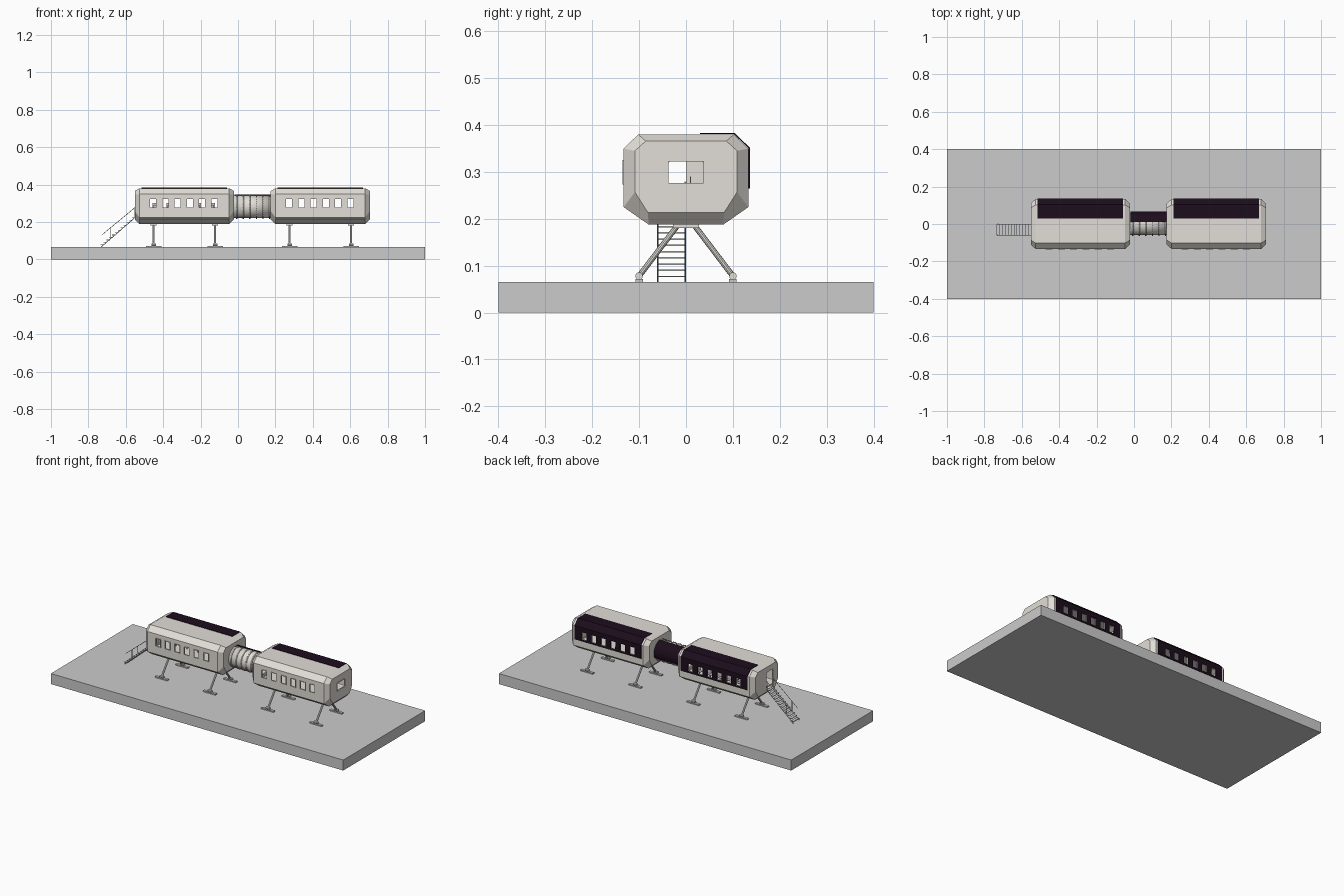
import bpy, bmesh, math
from mathutils import Vector

if "Cube" in bpy.data.objects:
    bpy.data.objects.remove(bpy.data.objects["Cube"])


def material(name, rgb):
    m = bpy.data.materials.new(name)
    m.diffuse_color = (*rgb, 1)
    m.use_nodes = True
    m.node_tree.nodes["Principled BSDF"].inputs["Base Color"].default_value = m.diffuse_color
    return m


SHELL = material("warm_white", (0.76, 0.73, 0.68))
SOLAR = material("solar_dark", (0.012, 0.004, 0.012))


def finish(bm, name, mat=None, smooth=False):
    me = bpy.data.meshes.new(name)
    bmesh.ops.recalc_face_normals(bm, faces=bm.faces)
    bm.to_mesh(me)
    bm.free()
    ob = bpy.data.objects.new(name, me)
    bpy.context.collection.objects.link(ob)
    if mat:
        me.materials.append(mat)
    if smooth:
        bpy.context.view_layer.objects.active = ob
        ob.select_set(True)
        bpy.ops.object.shade_smooth_by_angle(angle=math.radians(35))
        ob.select_set(False)
    return ob


def box(bm, x0, x1, y0, y1, z0, z1):
    r = bmesh.ops.create_cube(bm, size=1)
    bmesh.ops.scale(bm, vec=(x1 - x0, y1 - y0, z1 - z0), verts=r["verts"])
    bmesh.ops.translate(bm, vec=((x0 + x1) / 2, (y0 + y1) / 2, (z0 + z1) / 2), verts=r["verts"])


def rod(bm, a, b, r, r2=None, seg=10):
    a, b = Vector(a), Vector(b)
    d = b - a
    mat = d.to_track_quat("Z", "Y").to_matrix().to_4x4()
    mat.translation = (a + b) / 2
    bmesh.ops.create_cone(bm, cap_ends=True, segments=seg, radius1=r,
                          radius2=r if r2 is None else r2, depth=d.length, matrix=mat)


def sheet(name, path, x0, x1, thick, mat, smooth=False):
    """Strip along a (y, z) path, stretched in x and given thickness."""
    bm = bmesh.new()
    rows = [[bm.verts.new((x, y, z)) for y, z in path] for x in (x0, x1)]
    for i in range(len(path) - 1):
        bm.faces.new((rows[0][i], rows[0][i + 1], rows[1][i + 1], rows[1][i]))
    ob = finish(bm, name, mat, smooth)
    s = ob.modifiers.new("thickness", "SOLIDIFY")
    s.thickness = thick
    s.offset = 0
    return ob


def cut(ob, cutter):
    b = ob.modifiers.new("openings", "BOOLEAN")
    b.object = cutter
    b.operation = "DIFFERENCE"
    b.solver = "EXACT"


def frame(bm, c, half, face, axis, w=0.003, d=0.004):
    """Four bars round an opening on a wall facing x or y."""
    z0, z1 = 0.276, 0.322
    for a0, a1, b0, b1 in ((c - half - w, c - half, z0 - w, z1 + w), (c + half, c + half + w, z0 - w, z1 + w),
                           (c - half, c + half, z0 - w, z0), (c - half, c + half, z1, z1 + w)):
        if axis == "y":
            box(bm, a0, a1, face - d, face + d, b0, b1)
        else:
            box(bm, face - d, face + d, a0, a1, b0, b1)


# octagonal sections: body and smaller end cap (right half, mirrored)
def ring(half):
    return half + [(-y, z) for y, z in reversed(half)]


BODY = ring([(0.08, 0.188), (0.133, 0.225), (0.133, 0.35), (0.102, 0.38)])
CAP = ring([(0.081, 0.213), (0.109, 0.257), (0.109, 0.345), (0.086, 0.366)])
LEN, TZ, TR = 0.53, 0.281, 0.06


def pod(tag, x0, entrance):
    x1 = x0 + LEN
    # shell lofted through four sections
    bm = bmesh.new()
    secs = [[bm.verts.new((x, y, z)) for y, z in s] for x, s in
            ((x0, CAP), (x0 + 0.025, BODY), (x1 - 0.025, BODY), (x1, CAP))]
    for a, b in zip(secs, secs[1:]):
        for i in range(8):
            bm.faces.new((a[i], a[(i + 1) % 8], b[(i + 1) % 8], b[i]))
    bm.faces.new(secs[0])
    bm.faces.new(secs[-1])
    shell = finish(bm, tag + "_shell", SHELL)
    s = shell.modifiers.new("thickness", "SOLIDIFY")
    s.thickness = 0.006
    s.offset = -1
    s.use_even_offset = True
    # openings: side windows, passage, and door or end window
    wins = [x0 + 0.098 + 0.0657 * i for i in range(6)]
    bm = bmesh.new()
    for x in wins:
        box(bm, x - 0.016, x + 0.016, -0.2, 0.2, 0.276, 0.322)
    inner, outer = (x1, x0) if entrance else (x0, x1)
    rod(bm, (inner - 0.02, 0, TZ), (inner + 0.02, 0, TZ), TR - 0.006, seg=32)
    if entrance:
        box(bm, outer - 0.02, outer + 0.02, -0.06, 0, 0.226, 0.333)
    else:
        box(bm, outer - 0.02, outer + 0.02, -0.037, 0.037, 0.276, 0.322)
    cutter = finish(bm, tag + "_cutter")
    cutter.hide_render = True
    cutter.hide_viewport = True
    cutter.display_type = "WIRE"
    cut(shell, cutter)
    # window frames
    bm = bmesh.new()
    for x in wins:
        for y in (-0.1315, 0.1315):
            frame(bm, x, 0.016, y, "y")
    if not entrance:
        frame(bm, 0, 0.037, outer - 0.002, "x")
    finish(bm, tag + "_window_frames", SHELL)
    # solar sheet over the back of the roof and wall
    path = [(0.03, 0.382), (0.103, 0.382), (0.135, 0.351), (0.135, 0.265)]
    cut(sheet(tag + "_solar_sheet", path, x0 + 0.037, x1 - 0.037, 0.003, SOLAR), cutter)
    # floor whose edges show as a lip
    bm = bmesh.new()
    box(bm, x0 + 0.025, x1 - 0.025, -0.122, 0.122, 0.217, 0.225)
    finish(bm, tag + "_floor", SHELL)
    # splayed legs with skid feet
    legs, feet = bmesh.new(), bmesh.new()
    for x in (x0 + 0.101, x0 + 0.43):
        box(legs, x - 0.016, x + 0.016, -0.028, 0.028, 0.181, 0.19)
        for s in (-1, 1):
            rod(legs, (x, s * 0.018, 0.186), (x, s * 0.1, 0.078), 0.006)
            rod(legs, (x - 0.012, s * 0.1, 0.078), (x + 0.012, s * 0.1, 0.078), 0.008)
            box(feet, x - 0.042, x + 0.042, s * 0.1 - 0.008, s * 0.1 + 0.008, 0.064, 0.072)
    finish(legs, tag + "_legs", SHELL, True)
    finish(feet, tag + "_feet")


# ground slab
bm = bmesh.new()
box(bm, -1, 1, -0.4, 0.4, 0, 0.065)
finish(bm, "ground_slab")

pod("entrance_pod", -0.552, True)
pod("living_pod", 0.175, False)

# connecting tunnel, open at both ends, with ribs and solar cover
arc = lambda r, a0, a1, n: [(r * math.cos(math.radians(a0 + (a1 - a0) * i / n)),
                             TZ + r * math.sin(math.radians(a0 + (a1 - a0) * i / n))) for i in range(n + 1)]
sheet("tunnel", arc(TR - 0.002, 0, 360, 32), -0.025, 0.18, 0.004, SHELL, True)
for i in range(6):
    x = -0.01 + 0.035 * i
    sheet("tunnel_rib_%d" % i, arc(TR + 0.001, 0, 360, 32), x, x + 0.006, 0.006, SHELL, True)
sheet("tunnel_solar_cover", arc(TR + 0.005, 81, -25, 10), -0.018, 0.173, 0.003, SOLAR)

# entrance stairs with treads, stringers and handrails
treads, rails = bmesh.new(), bmesh.new()
for i in range(12):
    t = i / 11
    x, z = -0.725 + 0.168 * t, 0.077 + 0.146 * t
    box(treads, x - 0.009, x + 0.009, -0.059, -0.003, z - 0.0015, z + 0.0015)
for y in (-0.06, -0.002):
    rod(rails, (-0.732, y, 0.066), (-0.55, y, 0.224), 0.0018, seg=6)
    rod(rails, (-0.725, y, 0.133), (-0.548, y, 0.279), 0.0015, seg=6)
    for t in (0.24, 0.98):
        x, z = -0.725 + 0.175 * t, 0.074 + 0.148 * t
        rod(rails, (x, y, z), (x, y, z + 0.058), 0.0015, seg=6)
finish(treads, "stair_treads")
finish(rails, "stair_rails")

# desks and seats inside the entrance pod
desks, seats = bmesh.new(), bmesh.new()
for i in range(5):
    x = -0.44 + 0.075 * i
    box(desks, x - 0.028, x + 0.028, 0.04, 0.1, 0.268, 0.272)
    rod(desks, (x, 0.07, 0.224), (x, 0.07, 0.27), 0.003, seg=8)
    box(desks, x - 0.018, x + 0.018, 0.085, 0.089, 0.275, 0.3)
    box(seats, x - 0.012, x + 0.012, 0.01, 0.034, 0.25, 0.255)
    box(seats, x - 0.012, x + 0.012, 0.008, 0.011, 0.25, 0.29)
    rod(seats, (x, 0.022, 0.224), (x, 0.022, 0.252), 0.003, seg=8)
finish(desks, "desks")
finish(seats, "seats")
